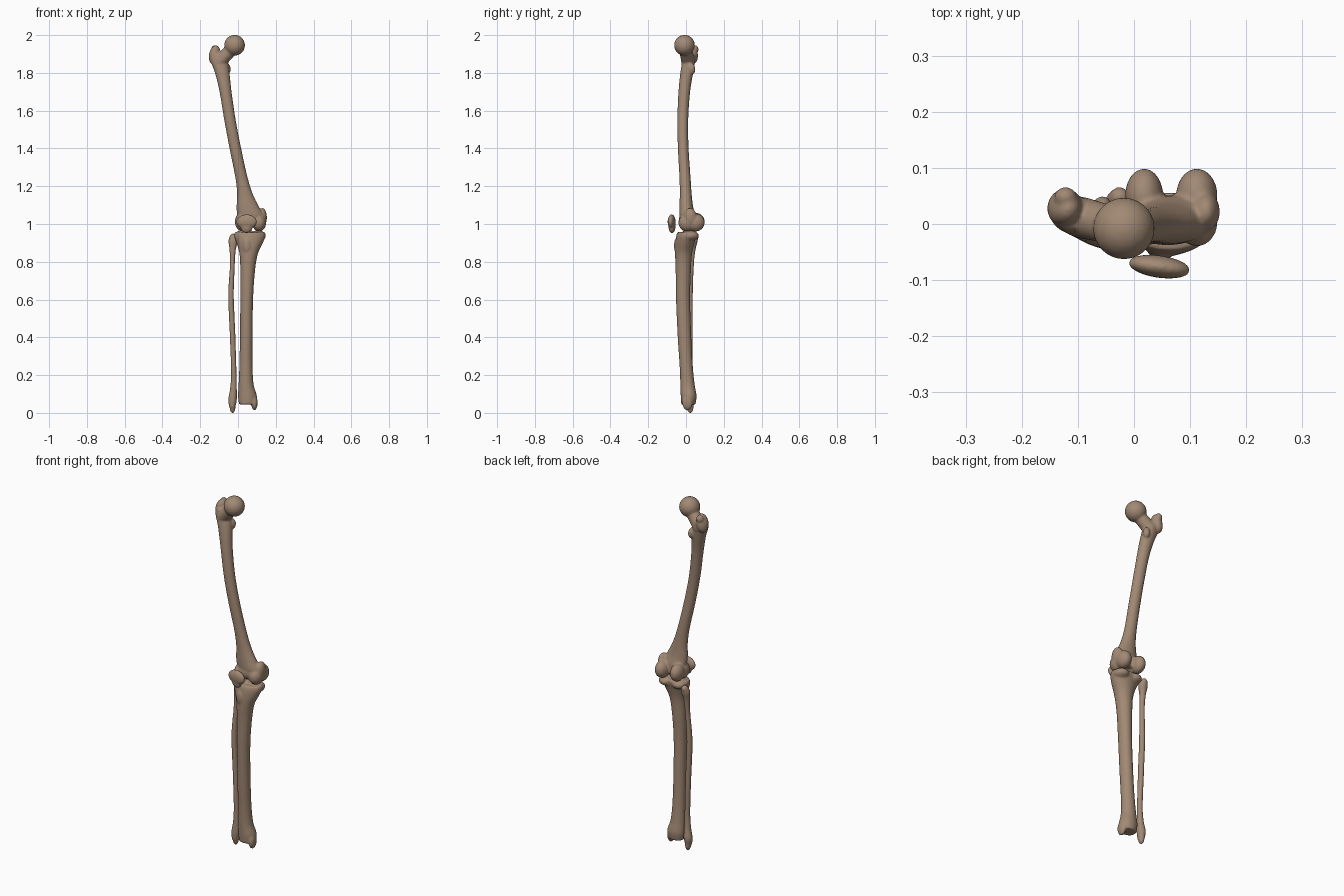
import bpy, bmesh, math
from mathutils import Vector, Matrix

bone = bpy.data.materials.new("bone_tan")
bone.diffuse_color = (0.36, 0.25, 0.175, 1)


def spline(a, b, c, d, t):
    return [0.5 * (2 * q + (r - p) * t + (2 * p - 5 * q + 4 * r - s) * t * t
                   + (3 * q - p - 3 * r + s) * t ** 3) for p, q, r, s in zip(a, b, c, d)]


def loft(bm, rows, n=24, steps=6):
    """Closed tube through rows of (z, x_min, x_max, y_min, y_max)."""
    fine = []
    for i in range(len(rows) - 1):
        k = [rows[max(i - 1, 0)], rows[i], rows[i + 1], rows[min(i + 2, len(rows) - 1)]]
        fine += [spline(*k, s / steps) for s in range(steps)]
    fine.append(rows[-1])
    rings = []
    for z, x0, x1, y0, y1 in fine:
        rings.append([bm.verts.new(((x0 + x1) / 2 + (x1 - x0) / 2 * math.cos(a),
                                    (y0 + y1) / 2 + (y1 - y0) / 2 * math.sin(a), z))
                      for a in (math.tau * j / n for j in range(n))])
    for r, s in zip(rings, rings[1:]):
        for j in range(n):
            bm.faces.new((r[j], r[(j + 1) % n], s[(j + 1) % n], s[j]))
    bm.faces.new(rings[0][::-1])
    bm.faces.new(rings[-1])


def blob(bm, c, r, ry=0, rz=0):
    """Ellipsoid at c with radii r, turned about y then z (degrees)."""
    m = (Matrix.Translation(c) @ Matrix.Rotation(math.radians(rz), 4, 'Z')
         @ Matrix.Rotation(math.radians(ry), 4, 'Y') @ Matrix.Diagonal((*r, 1)))
    bmesh.ops.create_uvsphere(bm, u_segments=28, v_segments=18, radius=1, matrix=m)


def taper(bm, a, ra, b, rb):
    """Round tapered bar between two points."""
    a, b = Vector(a), Vector(b)
    d = b - a
    m = Matrix.Translation((a + b) / 2) @ d.to_track_quat('Z', 'Y').to_matrix().to_4x4()
    bmesh.ops.create_cone(bm, cap_ends=True, segments=24, radius1=ra, radius2=rb,
                          depth=d.length, matrix=m)
    blob(bm, a, (ra,) * 3)
    blob(bm, b, (rb,) * 3)


def finish(name, bm, smooth=5):
    """Fuse overlapping pieces into one smooth bone."""
    bmesh.ops.recalc_face_normals(bm, faces=bm.faces)
    me = bpy.data.meshes.new(name)
    bm.to_mesh(me)
    bm.free()
    me.materials.append(bone)
    ob = bpy.data.objects.new(name, me)
    bpy.context.collection.objects.link(ob)
    rm = ob.modifiers.new("fuse", 'REMESH')
    rm.mode, rm.voxel_size, rm.use_smooth_shade = 'VOXEL', 0.005, True
    sm = ob.modifiers.new("soften", 'SMOOTH')
    sm.factor, sm.iterations = 0.5, smooth
    return ob


# Thigh bone: bowed shaft flaring to the knee
bm = bmesh.new()
loft(bm, [(0.99, 0.00, 0.135, -0.025, 0.05), (1.04, -0.005, 0.14, -0.035, 0.05),
          (1.09, -0.008, 0.112, -0.035, 0.038), (1.16, -0.005, 0.078, -0.033, 0.03),
          (1.25, -0.015, 0.05, -0.035, 0.024), (1.40, -0.045, 0.017, -0.043, 0.014),
          (1.55, -0.073, -0.012, -0.046, 0.012), (1.70, -0.098, -0.034, -0.040, 0.022),
          (1.80, -0.122, -0.045, -0.030, 0.038), (1.87, -0.148, -0.058, -0.018, 0.048),
          (1.905, -0.145, -0.09, -0.010, 0.055)])
# head, neck, large and small bumps near the hip
blob(bm, (-0.018, -0.008, 1.946), (0.055, 0.055, 0.055))
taper(bm, (-0.025, -0.006, 1.935), 0.033, (-0.095, 0.012, 1.862), 0.037)
blob(bm, (-0.124, 0.03, 1.895), (0.029, 0.034, 0.052), 12, -20)
blob(bm, (-0.122, 0.048, 1.925), (0.02, 0.018, 0.022))
blob(bm, (-0.056, 0.03, 1.82), (0.017, 0.02, 0.03))
# paired rounded knuckles at the knee
for x, w, z in ((0.018, 0.034, 1.012), (0.112, 0.037, 1.008)):
    blob(bm, (x, 0.05, z), (w, 0.049, 0.048))
    blob(bm, (x, 0.005, z - 0.002), (w, 0.045, 0.046))
blob(bm, (0.128, 0.022, 1.035), (0.025, 0.035, 0.05))
blob(bm, (0.06, -0.008, 1.022), (0.06, 0.03, 0.04))
finish("thigh_bone", bm)

# Kneecap: thick rounded shield, pointed below
bm = bmesh.new()
blob(bm, (0.045, -0.076, 1.012), (0.056, 0.020, 0.039), 0, -8)
blob(bm, (0.045, -0.074, 0.985), (0.032, 0.018, 0.034), 0, -8)
finish("kneecap", bm)

# Shin bone: broad plateau, front ridge, flared ankle
bm = bmesh.new()
loft(bm, [(0.045, 0.005, 0.095, -0.025, 0.05), (0.09, 0.0, 0.10, -0.028, 0.056),
          (0.15, 0.003, 0.083, -0.03, 0.046), (0.25, 0.007, 0.077, -0.034, 0.036),
          (0.40, 0.01, 0.077, -0.044, 0.028), (0.60, 0.012, 0.08, -0.053, 0.022),
          (0.75, 0.012, 0.09, -0.055, 0.026), (0.84, 0.008, 0.105, -0.058, 0.032),
          (0.90, -0.008, 0.132, -0.056, 0.045), (0.935, -0.02, 0.146, -0.052, 0.055),
          (0.957, -0.018, 0.144, -0.046, 0.055)])
for x in (0.022, 0.105):
    blob(bm, (x, 0.018, 0.938), (0.042, 0.05, 0.028))
blob(bm, (0.06, 0.005, 0.96), (0.014, 0.02, 0.014))
blob(bm, (0.048, -0.046, 0.885), (0.024, 0.018, 0.045))
blob(bm, (0.087, 0.008, 0.055), (0.017, 0.028, 0.042))
finish("shin_bone", bm)

# Slim outer calf bone with knobbed ends
bm = bmesh.new()
loft(bm, [(0.03, -0.046, -0.014, 0.0, 0.038), (0.07, -0.052, -0.006, -0.002, 0.046),
          (0.13, -0.042, -0.006, 0.002, 0.038), (0.22, -0.037, -0.008, 0.004, 0.034),
          (0.42, -0.044, -0.014, 0.004, 0.036), (0.62, -0.052, -0.022, 0.004, 0.036),
          (0.78, -0.043, -0.017, 0.012, 0.042), (0.86, -0.045, -0.012, 0.016, 0.05),
          (0.91, -0.051, 0.0, 0.018, 0.062), (0.935, -0.044, -0.006, 0.028, 0.062)])
blob(bm, (-0.026, 0.048, 0.93), (0.018, 0.018, 0.02))
blob(bm, (-0.029, 0.022, 0.038), (0.016, 0.019, 0.04))
finish("calf_bone", bm, 4)
